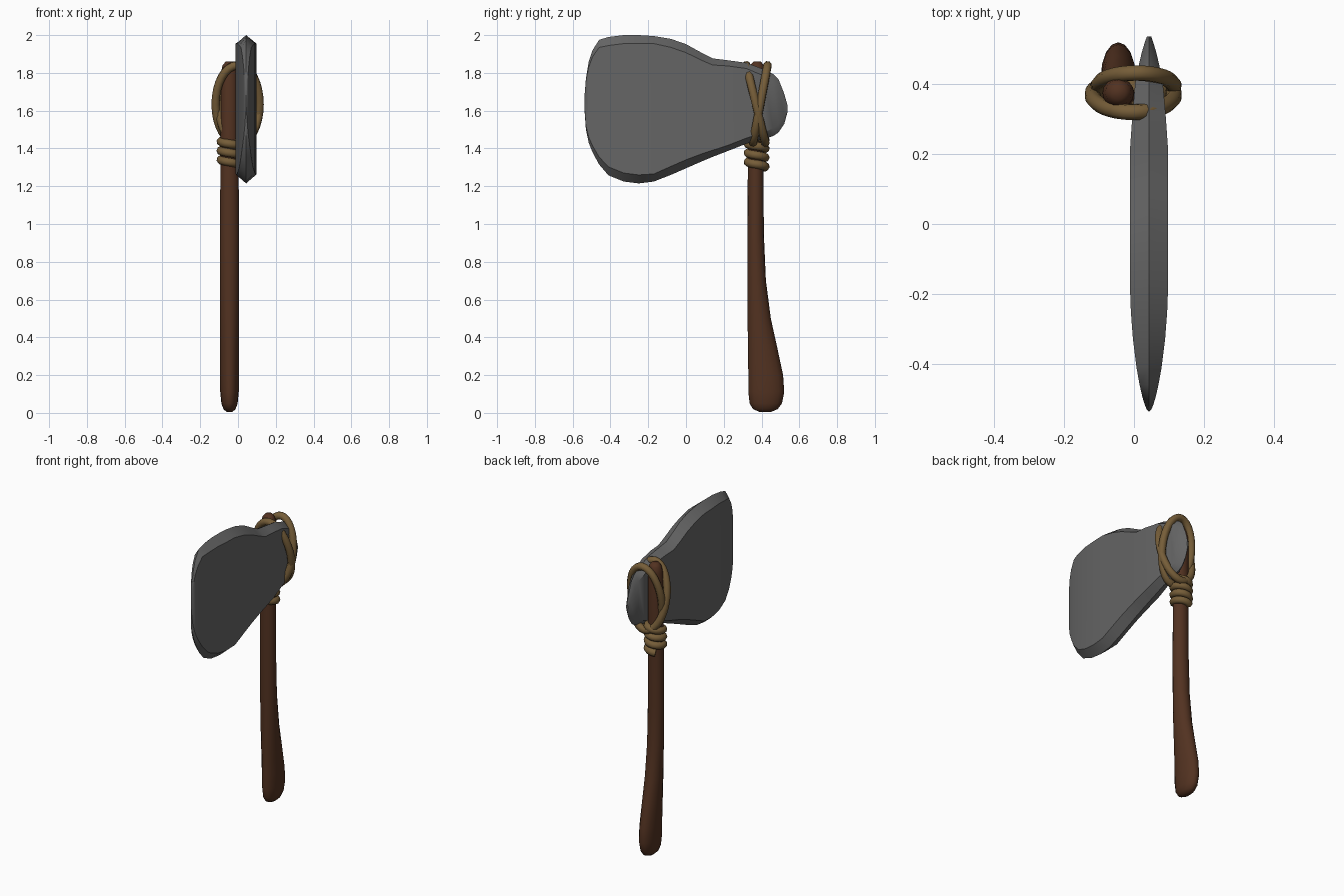
import bpy, bmesh, math

if "Cube" in bpy.data.objects:
    bpy.data.objects.remove(bpy.data.objects["Cube"])


def material(name, rgb):
    m = bpy.data.materials.new(name)
    m.diffuse_color = (*rgb, 1)
    m.use_nodes = True
    m.node_tree.nodes["Principled BSDF"].inputs["Base Color"].default_value = m.diffuse_color
    return m


def loft(name, rings, mat, angle):
    """Skin a list of equal-sized closed rings and cap both ends."""
    bm = bmesh.new()
    loops = [[bm.verts.new(p) for p in ring] for ring in rings]
    n = len(loops[0])
    for a, b in zip(loops, loops[1:]):
        for i in range(n):
            j = (i + 1) % n
            bm.faces.new((a[i], a[j], b[j], b[i]))
    bm.faces.new(loops[0])
    bm.faces.new(loops[-1])
    bmesh.ops.recalc_face_normals(bm, faces=bm.faces)
    mesh = bpy.data.meshes.new(name)
    bm.to_mesh(mesh)
    bm.free()
    ob = bpy.data.objects.new(name, mesh)
    bpy.context.collection.objects.link(ob)
    mesh.materials.append(mat)
    bpy.ops.object.select_all(action='DESELECT')
    ob.select_set(True)
    bpy.context.view_layer.objects.active = ob
    bpy.ops.object.shade_smooth_by_angle(angle=math.radians(angle))
    return ob


def rope(name, points, closed, mat, radius=0.023):
    cu = bpy.data.curves.new(name, 'CURVE')
    cu.dimensions = '3D'
    cu.bevel_depth = radius
    cu.bevel_resolution = 2
    cu.use_fill_caps = True
    sp = cu.splines.new('POLY')
    sp.points.add(len(points) - 1)
    for p, co in zip(sp.points, points):
        p.co = (*co, 1)
    sp.use_cyclic_u = closed
    sp.use_smooth = True
    ob = bpy.data.objects.new(name, cu)
    bpy.context.collection.objects.link(ob)
    cu.materials.append(mat)


wood = material("wood", (0.085, 0.032, 0.015))
cord = material("cord", (0.18, 0.11, 0.04))
stone = material("stone", (0.13, 0.13, 0.13))

# Handle: elliptical sections (z, front y, back y, half width)
HX = -0.045
sections = [(0.005, 0.39, 0.45, 0.015), (0.02, 0.355, 0.485, 0.032), (0.05, 0.337, 0.508, 0.043),
            (0.11, 0.33, 0.52, 0.049), (0.2, 0.33, 0.514, 0.05), (0.35, 0.328, 0.482, 0.05),
            (0.5, 0.326, 0.449, 0.05), (0.7, 0.325, 0.423, 0.05), (0.95, 0.325, 0.412, 0.05),
            (1.4, 0.328, 0.41, 0.048), (1.8, 0.332, 0.418, 0.045), (1.84, 0.34, 0.412, 0.037),
            (1.86, 0.357, 0.396, 0.02)]
rings = []
for z, y0, y1, rx in sections:
    rings.append([(HX + rx * math.cos(a), (y0 + y1) / 2 + (y1 - y0) / 2 * math.sin(a), z)
                  for a in (math.tau * k / 16 for k in range(16))])
loft("handle", rings, wood, 60)

# Stone head: hexagonal sections (y, bottom z, top z, half thickness, bevel height)
BX = 0.043
sections = [(-0.537, 1.60, 1.68, 0.001, 0.01), (-0.53, 1.50, 1.77, 0.007, 0.02),
            (-0.515, 1.43, 1.86, 0.013, 0.03), (-0.495, 1.38, 1.92, 0.019, 0.035),
            (-0.46, 1.315, 1.975, 0.027, 0.04), (-0.41, 1.257, 1.99, 0.036, 0.045),
            (-0.33, 1.225, 2.0, 0.046, 0.045), (-0.25, 1.215, 2.0, 0.052, 0.045),
            (-0.17, 1.225, 1.995, 0.055, 0.04), (-0.08, 1.26, 1.98, 0.055, 0.045),
            (0.0, 1.295, 1.952, 0.055, 0.045), (0.08, 1.33, 1.908, 0.055, 0.04),
            (0.14, 1.355, 1.877, 0.055, 0.035), (0.22, 1.386, 1.867, 0.054, 0.03),
            (0.32, 1.425, 1.853, 0.047, 0.03), (0.41, 1.45, 1.82, 0.039, 0.035),
            (0.46, 1.465, 1.795, 0.028, 0.04), (0.49, 1.485, 1.765, 0.021, 0.045),
            (0.52, 1.53, 1.69, 0.012, 0.04), (0.537, 1.59, 1.63, 0.006, 0.012)]
rings = []
for y, lo, hi, t, b in sections:
    rings.append([(BX, y, hi), (BX + t, y, hi - b), (BX + t, y, lo + b),
                  (BX, y, lo), (BX - t, y, lo + b), (BX - t, y, hi - b)])
loft("stone_head", rings, stone, 35)

# Two crossed cord loops around handle and head: (top y, bottom y, half width, centre x)
for i, (yt, yb, rx, cx) in enumerate([(0.32, 0.42, 0.117, -0.002), (0.432, 0.355, 0.108, 0.006)]):
    pts = []
    for k in range(32):
        a = math.tau * k / 32
        s = math.sin(a)
        pts.append((cx + rx * math.cos(a), (yt + yb) / 2 + (yt - yb) / 2 * s, 1.635 + 0.205 * s))
    rope(f"cord_loop_{i + 1}", pts, True, cord)

# Coil wound around the handle below the head
coil = []
for k in range(20 * 3 + 8):
    a = math.tau * k / 20
    coil.append((HX + 0.046 * math.cos(a), 0.374 + 0.046 * math.sin(a), 1.46 - 0.048 * k / 20))
rope("cord_coil", coil, False, cord)
